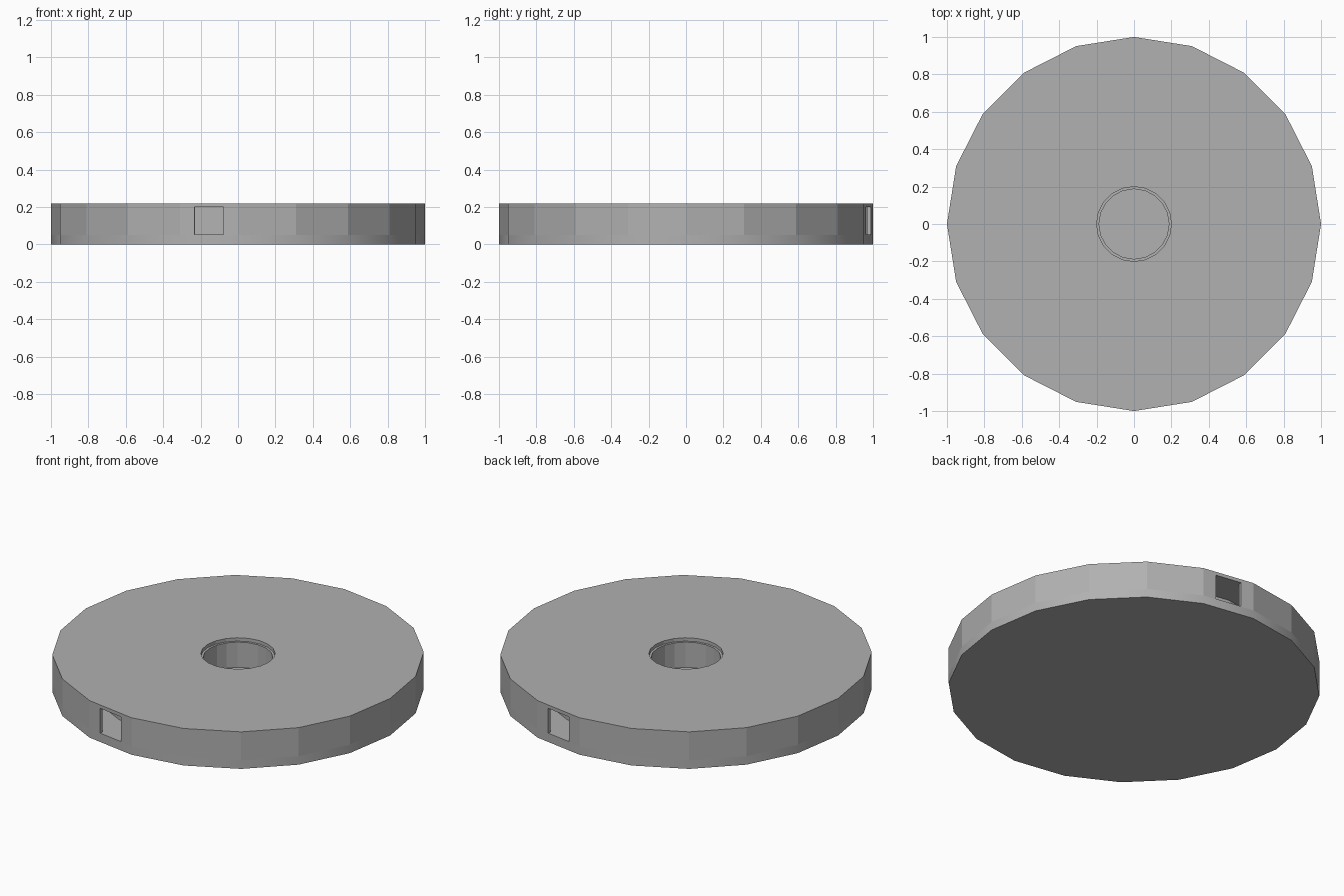
import bpy, bmesh
from math import sin, cos, pi, radians

if "Cube" in bpy.data.objects:
    bpy.data.objects.remove(bpy.data.objects["Cube"])

SIDES = 20

grey = bpy.data.materials.new("dark_grey")
grey.diffuse_color = (0.44, 0.44, 0.44, 1)
grey.use_nodes = True
grey.node_tree.nodes["Principled BSDF"].inputs["Base Color"].default_value = grey.diffuse_color


def revolve(name, profile, closed=False, smooth_bands=()):
    """Turn an (r, z) profile into a 20-sided solid; listed bands are smooth."""
    bm = bmesh.new()
    rings = []
    for r, z in profile:
        if r == 0:
            rings.append([bm.verts.new((0, 0, z))] * SIDES)
        else:
            rings.append([bm.verts.new((r * cos(2 * pi * i / SIDES),
                                        r * sin(2 * pi * i / SIDES), z))
                          for i in range(SIDES)])
    pairs = list(zip(rings, rings[1:]))
    if closed:
        pairs.append((rings[-1], rings[0]))
    for n, (a, b) in enumerate(pairs):
        for i in range(SIDES):
            j = (i + 1) % SIDES
            corners = list(dict.fromkeys([a[i], a[j], b[j], b[i]]))
            bm.faces.new(corners).smooth = n in smooth_bands
    bmesh.ops.recalc_face_normals(bm, faces=bm.faces[:])
    me = bpy.data.meshes.new(name)
    bm.to_mesh(me)
    bm.free()
    me.materials.append(grey)
    ob = bpy.data.objects.new(name, me)
    bpy.context.collection.objects.link(ob)
    return ob


# Hollow round case: thick base with smooth rim, thin side wall, lid with hole
case = revolve("case", [(0, 0), (1, 0), (1, 0.05), (1, 0.22), (0.2, 0.22),
                        (0.2, 0.2), (0.98, 0.2), (0.98, 0.05), (0, 0.05)],
               smooth_bands=(1,))

# Ring-shaped drum inside the case
revolve("inner_drum", [(0.187, 0.05), (0.8, 0.05), (0.8, 0.2), (0.187, 0.2)],
        closed=True)

# Two opposite windows in the side wall, each centred on one facet
for k, angle in enumerate((radians(261), radians(81))):
    bpy.ops.mesh.primitive_cube_add(
        size=1, location=(0.97 * cos(angle), 0.97 * sin(angle), 0.126),
        rotation=(0, 0, angle))
    cutter = bpy.context.object
    cutter.name = f"window_cutter_{k}"
    cutter.data.materials.append(grey)
    cutter.scale = (0.12, 0.158, 0.147)
    cutter.hide_render = True
    cutter.display_type = 'WIRE'
    mod = case.modifiers.new(f"window_{k}", 'BOOLEAN')
    mod.operation = 'DIFFERENCE'
    mod.solver = 'EXACT'
    mod.object = cutter
